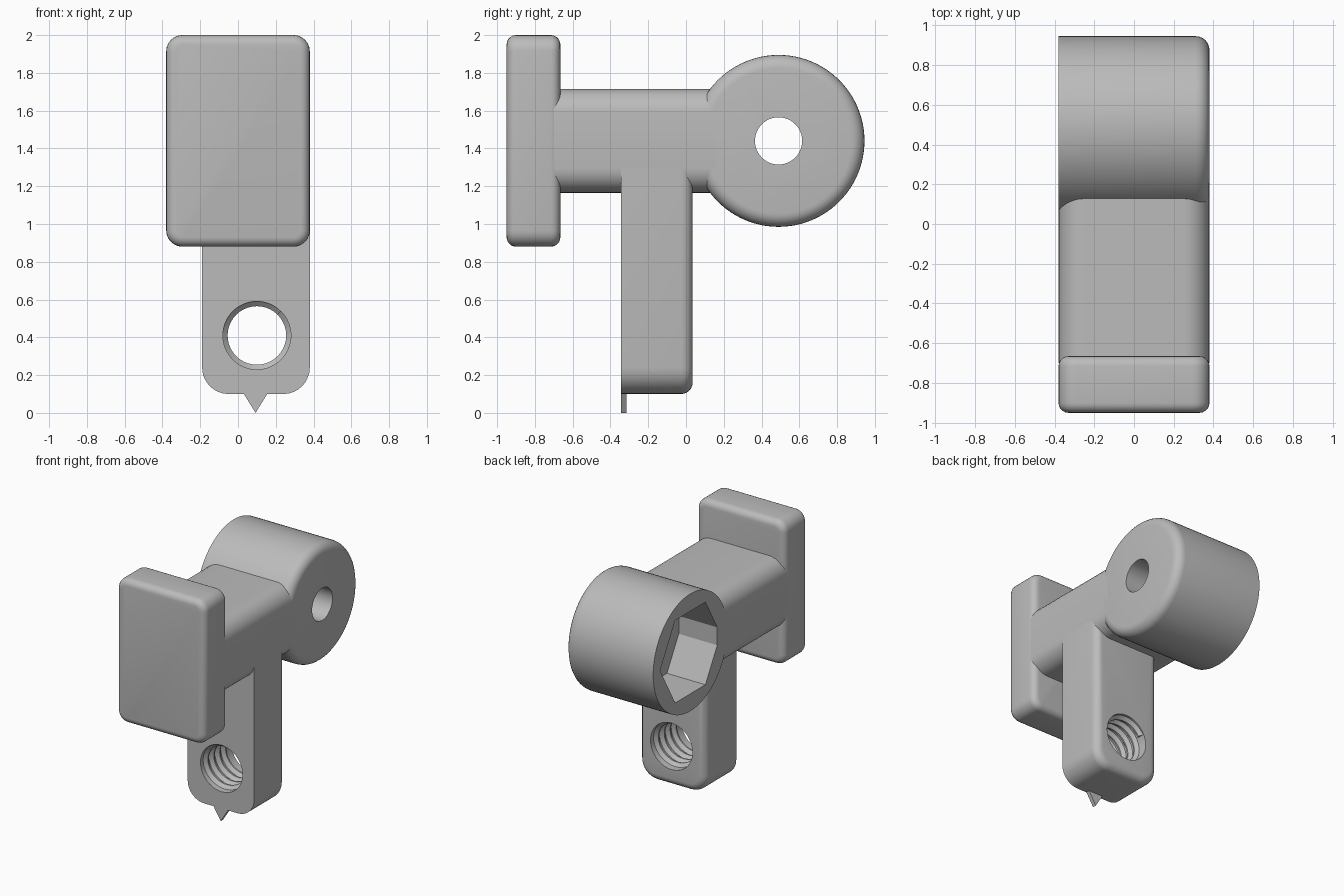
import bpy, bmesh, math
from mathutils import Matrix, Vector

cube = bpy.data.objects.get("Cube")
if cube:
    bpy.data.objects.remove(cube, do_unlink=True)

grey = bpy.data.materials.new("plain grey")
grey.use_nodes = True
grey.diffuse_color = (0.5, 0.5, 0.5, 1)
grey.node_tree.nodes["Principled BSDF"].inputs["Base Color"].default_value = (0.5, 0.5, 0.5, 1)


def finish(bm, name):
    bmesh.ops.recalc_face_normals(bm, faces=bm.faces)
    mesh = bpy.data.meshes.new(name)
    bm.to_mesh(mesh)
    bm.free()
    mesh.materials.append(grey)
    obj = bpy.data.objects.new(name, mesh)
    bpy.context.collection.objects.link(obj)
    return obj


def round_edges(bm, rule, radius, segments=6):
    """Bevel every edge whose two end points pass the rule."""
    edges = [e for e in bm.edges if rule(e.verts[0].co, e.verts[1].co)]
    bmesh.ops.bevel(bm, geom=edges, offset=radius, segments=segments,
                    profile=0.5, affect='EDGES', clamp_overlap=True)


def box(lo, hi):
    bm = bmesh.new()
    lo, hi = Vector(lo), Vector(hi)
    bmesh.ops.create_cube(bm, size=1, matrix=Matrix.Translation((lo + hi) / 2)
                          @ Matrix.Diagonal((*(hi - lo), 1)))
    return bm


def cylinder(axis, centre, radius, start, end, sides, spin=0):
    """Closed cylinder along x or y from start to end."""
    bm = bmesh.new()
    turn = Matrix.Rotation(math.pi / 2, 4, 'Y' if axis == 'x' else 'X')
    mid = (start + end) / 2
    place = (mid, *centre) if axis == 'x' else (centre[0], mid, centre[1])
    bmesh.ops.create_cone(bm, cap_ends=True, segments=sides, radius1=radius, radius2=radius,
                          depth=end - start,
                          matrix=Matrix.Translation(place) @ turn @ Matrix.Rotation(spin, 4, 'Z'))
    return bm


def along_y(a, b):
    return abs(a.y - b.y) > 0.1


def cut(obj, bm):
    cutter = finish(bm, "cutter")
    cutter.hide_render = True
    mod = obj.modifiers.new("cut", 'BOOLEAN')
    mod.operation, mod.solver, mod.object = 'DIFFERENCE', 'EXACT', cutter
    bpy.context.view_layer.objects.active = obj
    bpy.ops.object.modifier_apply(modifier=mod.name)
    bpy.data.objects.remove(cutter, do_unlink=True)


W = 0.38  # half width shared by the main parts

# Front plate with rounded corners and rims
Y0, Y1 = -0.95, -0.665
bm = box((-W, Y0, 0.88), (W, Y1, 2))
round_edges(bm, along_y, 0.085)
for rim in (Y0, Y1):
    round_edges(bm, lambda a, b: abs(a.y - rim) + abs(b.y - rim) < 1e-4, 0.05, 5)
plate = finish(bm, "front_plate")

# Horizontal arm with rounded long edges
bm = box((-W, -0.7, 1.165), (W, 0.16, 1.715))
round_edges(bm, along_y, 0.13, 8)
arm = finish(bm, "arm")

# Round head: through hole, hexagonal pocket on one side
HEAD = (0.49, 1.44)
bm = cylinder('x', HEAD, 0.455, -W, W, 96)
round_edges(bm, lambda a, b: min(a.x, b.x) > W - 1e-4, 0.07)
head = finish(bm, "round_head")
cut(head, cylinder('x', HEAD, 0.125, -0.6, 0.6, 48))
cut(head, cylinder('x', HEAD, 0.37, -0.6, -0.05, 6))

# Hanging stem: rounded bottom corners and back rim, flat front
FRONT, BACK = -0.345, 0.035
bm = box((-0.19, FRONT, 0.1), (W, BACK, 1.3))
round_edges(bm, lambda a, b: along_y(a, b) and a.z < 0.2, 0.14, 8)
round_edges(bm, lambda a, b: min(a.y, b.y) > BACK - 1e-4, 0.06)
stem = finish(bm, "stem")
HOLE = (0.1, 0.41)
cut(stem, cylinder('y', HOLE, 0.18, -0.5, 0.2, 64))

# Screw thread inside the stem hole
bm = bmesh.new()
pitch, steps = 0.072, 40
half = pitch * 0.45
turns = (BACK - FRONT - 2 * half - 0.004) / pitch
previous = None
for i in range(int(turns * steps) + 1):
    angle = 2 * math.pi * i / steps + math.pi * 0.25
    y = FRONT + half + 0.002 + pitch * i / steps
    ring = [bm.verts.new((HOLE[0] + r * math.cos(angle), y + dy, HOLE[1] + r * math.sin(angle)))
            for r, dy in ((0.184, -half), (0.155, -0.006), (0.155, 0.006), (0.184, half))]
    if previous:
        for k in range(4):
            n = (k + 1) % 4
            bm.faces.new((previous[k], previous[n], ring[n], ring[k]))
    else:
        bm.faces.new(ring)
    previous = ring
bm.faces.new(previous)
thread = finish(bm, "hole_thread")

# Small pointer under the stem
bm = bmesh.new()
face = bm.faces.new([bm.verts.new((x, FRONT, z))
                     for x, z in ((0.025, 0.11), (0.093, 0.0), (0.161, 0.11))])
out = bmesh.ops.extrude_face_region(bm, geom=[face])
bmesh.ops.translate(bm, vec=(0, 0.03, 0),
                    verts=[v for v in out["geom"] if isinstance(v, bmesh.types.BMVert)])
pointer = finish(bm, "pointer")

# Smooth rounded surfaces, keep hard edges sharp
bpy.ops.object.select_all(action='DESELECT')
for obj in (plate, arm, head, stem, thread):
    obj.select_set(True)
bpy.context.view_layer.objects.active = plate
bpy.ops.object.shade_smooth_by_angle(angle=math.radians(30))
